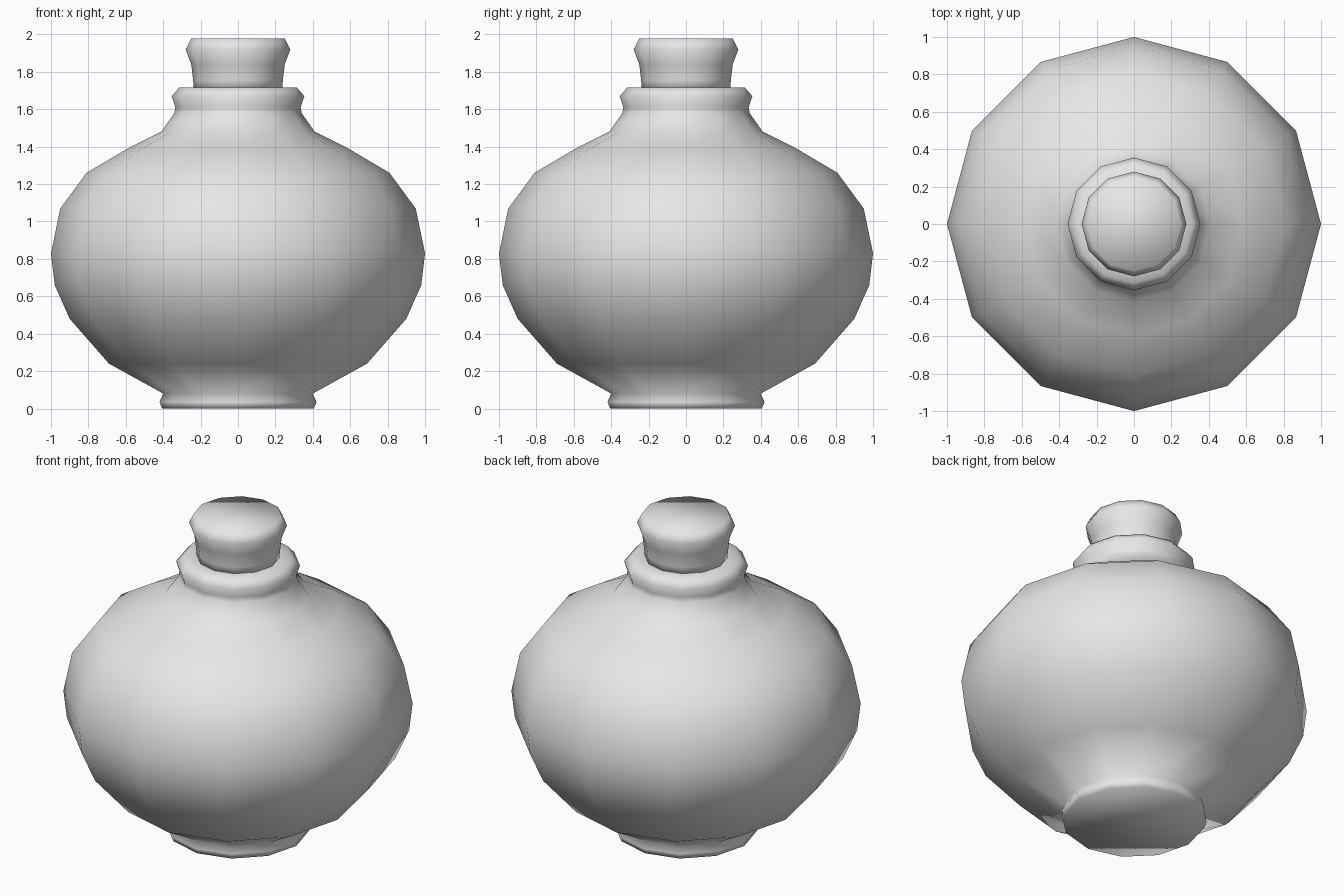
import bpy, bmesh, math

if "Cube" in bpy.data.objects:
    bpy.data.objects.remove(bpy.data.objects["Cube"])

SIDES = 12

glaze = bpy.data.materials.new("pale_grey")
glaze.diffuse_color = (0.8, 0.8, 0.8, 1)
glaze.use_nodes = True
glaze.node_tree.nodes["Principled BSDF"].inputs["Base Color"].default_value = glaze.diffuse_color


def lathe(name, profile):
    """Spin a (radius, height) profile into a closed 12-sided solid."""
    bm = bmesh.new()
    rings = []
    for r, z in profile:
        rings.append([bm.verts.new((r * math.cos(2 * math.pi * i / SIDES),
                                    r * math.sin(2 * math.pi * i / SIDES), z))
                      for i in range(SIDES)])
    for a, b in zip(rings, rings[1:]):
        for i in range(SIDES):
            j = (i + 1) % SIDES
            bm.faces.new((a[i], a[j], b[j], b[i]))
    bm.faces.new(rings[0][::-1])
    bm.faces.new(rings[-1])
    for f in bm.faces:
        f.smooth = True
    mesh = bpy.data.meshes.new(name)
    bm.to_mesh(mesh)
    bm.free()
    mesh.materials.append(glaze)
    obj = bpy.data.objects.new(name, mesh)
    bpy.context.collection.objects.link(obj)
    return obj


# Round bottle: foot, belly, shoulder, neck and rim
lathe("bottle", [
    (0.405, 0.0), (0.42, 0.035), (0.40, 0.08),
    (0.69, 0.24), (0.90, 0.48), (0.98, 0.66), (1.0, 0.83),
    (0.95, 1.07), (0.81, 1.26), (0.59, 1.39), (0.41, 1.48),
    (0.34, 1.58), (0.335, 1.61), (0.355, 1.67), (0.315, 1.715),
    (0.23, 1.715)])

# Flared stopper
lathe("stopper", [
    (0.235, 1.70), (0.24, 1.755), (0.25, 1.84), (0.28, 1.92), (0.25, 1.977)])
